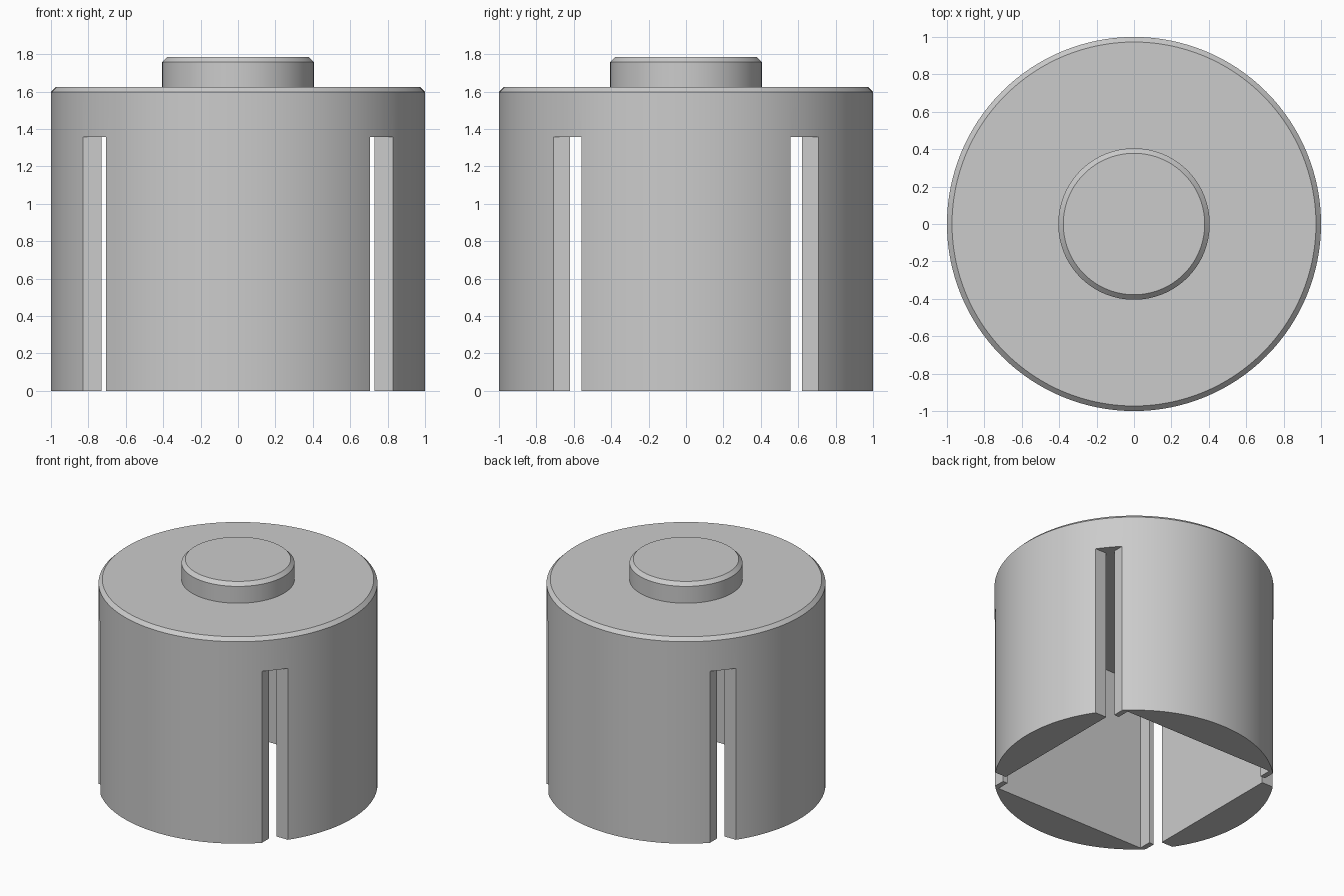
import bpy, bmesh, math

if "Cube" in bpy.data.objects:
    bpy.data.objects.remove(bpy.data.objects["Cube"], do_unlink=True)

grey = bpy.data.materials.new("plain grey")
grey.use_nodes = True
colour = (0.6, 0.6, 0.6, 1)
grey.diffuse_color = colour
grey.node_tree.nodes["Principled BSDF"].inputs["Base Color"].default_value = colour


def finish(name, bm):
    bmesh.ops.recalc_face_normals(bm, faces=bm.faces)
    mesh = bpy.data.meshes.new(name)
    bm.to_mesh(mesh)
    bm.free()
    mesh.materials.append(grey)
    obj = bpy.data.objects.new(name, mesh)
    bpy.context.collection.objects.link(obj)
    return obj


def make_active(obj):
    bpy.ops.object.select_all(action='DESELECT')
    obj.select_set(True)
    bpy.context.view_layer.objects.active = obj


def chamfered_disc(name, radius, bottom, top, chamfer=0.027, sides=128):
    """Solid round part with a chamfered top rim."""
    bm = bmesh.new()
    rings = []
    for r, z in ((radius, bottom), (radius, top - chamfer), (radius - chamfer, top)):
        angles = [2 * math.pi * i / sides for i in range(sides)]
        rings.append([bm.verts.new((r * math.cos(a), r * math.sin(a), z)) for a in angles])
    for low, high in zip(rings, rings[1:]):
        for i in range(sides):
            j = (i + 1) % sides
            bm.faces.new((low[i], low[j], high[j], high[i]))
    bm.faces.new(rings[0])
    bm.faces.new(rings[-1])
    return finish(name, bm)


# Cup body and the raised knob on its top
body = chamfered_disc("body", 1.0, 0, 1.625)
knob = chamfered_disc("knob", 0.405, 1.61, 1.785)

# Hollow: square cavity, corner slots and the small lips beside them
quarter = [(0.73, 0.56), (1.2, 0.56), (1.2, 1.2), (0.705, 1.2),
           (0.705, 0.62), (0.663, 0.62), (0.663, 0.72)]
half = quarter + [(-x, y) for x, y in reversed(quarter)]
outline = half + [(x, -y) for x, y in reversed(half)]
bm = bmesh.new()
face = bm.faces.new([bm.verts.new((x, y, -0.2)) for x, y in outline])
extruded = bmesh.ops.extrude_face_region(bm, geom=[face])["geom"]
for v in extruded:
    if isinstance(v, bmesh.types.BMVert):
        v.co.z = 1.357
cutter = finish("hollow_cutter", bm)
cutter.hide_render = True

cut = body.modifiers.new("hollow", 'BOOLEAN')
cut.operation = 'DIFFERENCE'
cut.solver = 'EXACT'
cut.object = cutter
make_active(body)
bpy.ops.object.modifier_apply(modifier=cut.name)
bpy.data.objects.remove(cutter, do_unlink=True)

# Smooth round walls, sharp rims
for obj in (body, knob):
    make_active(obj)
    bpy.ops.object.shade_smooth_by_angle(angle=math.radians(25))
